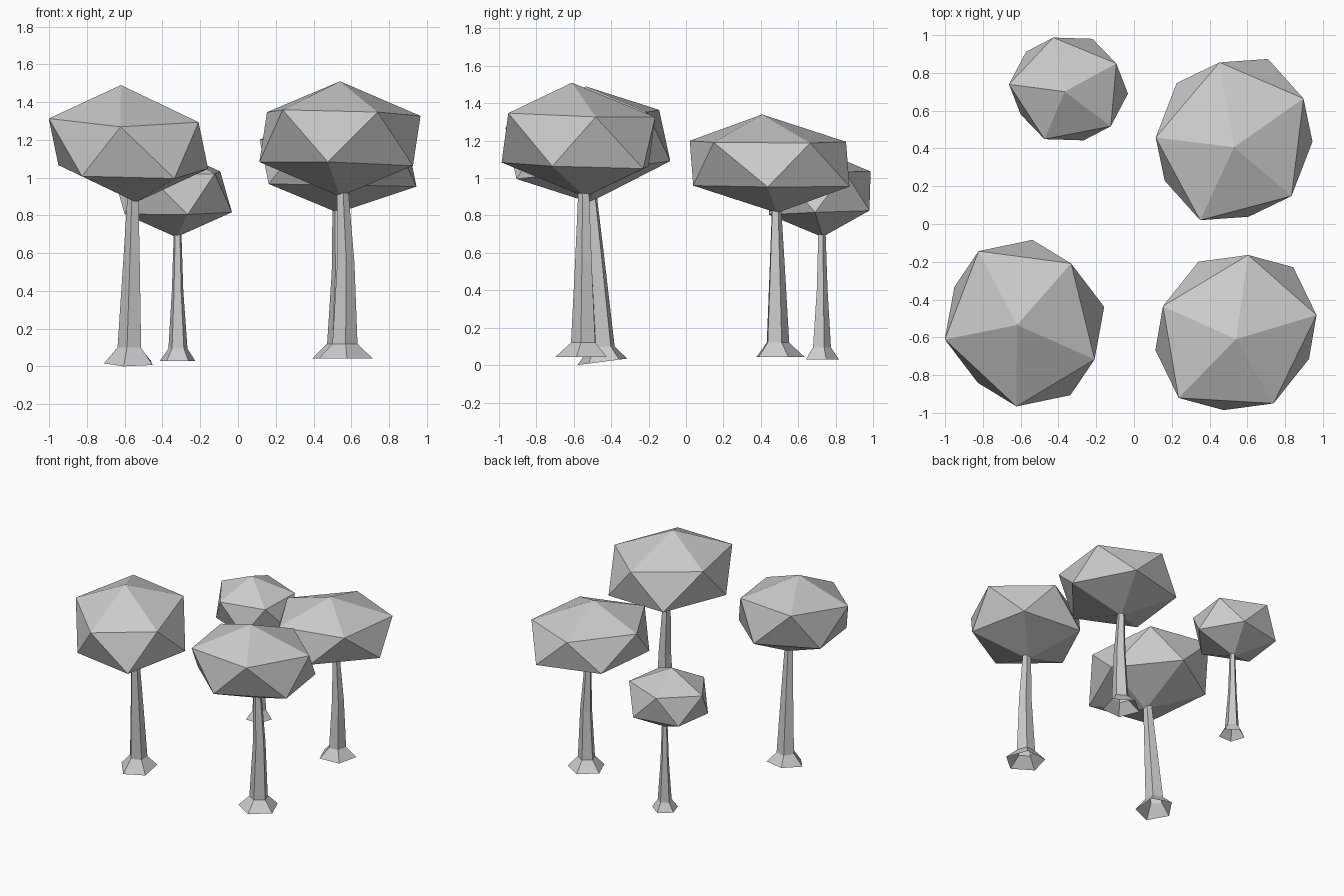
import bpy, bmesh, math
from mathutils import Matrix, Vector

cube = bpy.data.objects.get("Cube")
if cube:
    bpy.data.objects.remove(cube, do_unlink=True)

GREY = (0.6, 0.6, 0.6, 1.0)
mat = bpy.data.materials.new("plain_grey")
mat.use_nodes = True
mat.diffuse_color = GREY
mat.node_tree.nodes["Principled BSDF"].inputs["Base Color"].default_value = GREY


def finish(bm, name):
    bmesh.ops.recalc_face_normals(bm, faces=bm.faces[:])
    mesh = bpy.data.meshes.new(name)
    bm.to_mesh(mesh)
    bm.free()
    mesh.materials.append(mat)
    obj = bpy.data.objects.new(name, mesh)
    bpy.context.collection.objects.link(obj)
    return obj


# Crown: a squashed icosahedron, skewed along three axes
def crown(name, centre, u, v, top):
    bm = bmesh.new()
    bmesh.ops.create_icosphere(bm, subdivisions=1, radius=1)
    skew = Matrix((u, v, top)).transposed().to_4x4()
    bm.transform(Matrix.Translation(centre) @ skew)
    finish(bm, name)


# Trunk: open five-sided tube through rings of (x, y, z, radius), with a flared foot
def trunk(name, rings, turn, tilt):
    bm = bmesh.new()
    loops = []
    for i, (x, y, z, r) in enumerate(rings):
        loop = []
        for k in range(5):
            a = math.radians(turn + 72 * k)
            dy = r * math.sin(a)
            lift = tilt * dy if i == 0 else 0
            loop.append(bm.verts.new((x + r * math.cos(a), y + dy, z + lift)))
        loops.append(loop)
    for low, high in zip(loops, loops[1:]):
        for k in range(5):
            n = (k + 1) % 5
            bm.faces.new((low[k], low[n], high[n], high[k]))
    finish(bm, name)


# Front trees
crown("front_right_crown", (-.58, -.525, 1.18),
      (.435, -.21, -.028), (.17, .445, .049), (-.04, -.01, .31))
trunk("front_right_trunk",
      [(-.57, -.445, .018, .14), (-.57, -.445, .10, .068),
       (-.56, -.48, .57, .047), (-.553, -.51, .95, .03)], -105, .13)

crown("front_left_crown", (.54, -.575, 1.205),
      (.477, .121, -.016), (-.079, .462, -.012), (0, -.035, .305))
trunk("front_left_trunk",
      [(.567, -.55, .043, .15), (.565, -.545, .12, .07),
       (.57, -.545, .55, .048), (.553, -.545, .96, .03)], -86, 0)

# Back trees
crown("back_left_crown", (.53, .447, 1.077),
      (.411, .263, -.008), (-.224, .416, .002), (0, -.04, .263))
trunk("back_left_trunk",
      [(.53, .495, .043, .14), (.535, .487, .12, .065),
       (.54, .485, .5, .045), (.525, .482, .88, .025)], -122, 0)

crown("back_right_crown", (-.347, .715, .92),
      (.293, .158, .009), (-.179, .276, .009), (-.02, -.014, .235))
trunk("back_right_trunk",
      [(-.32, .72, .03, .098), (-.318, .722, .095, .053),
       (-.32, .725, .4, .032), (-.32, .725, .75, .02)], -126, 0)
